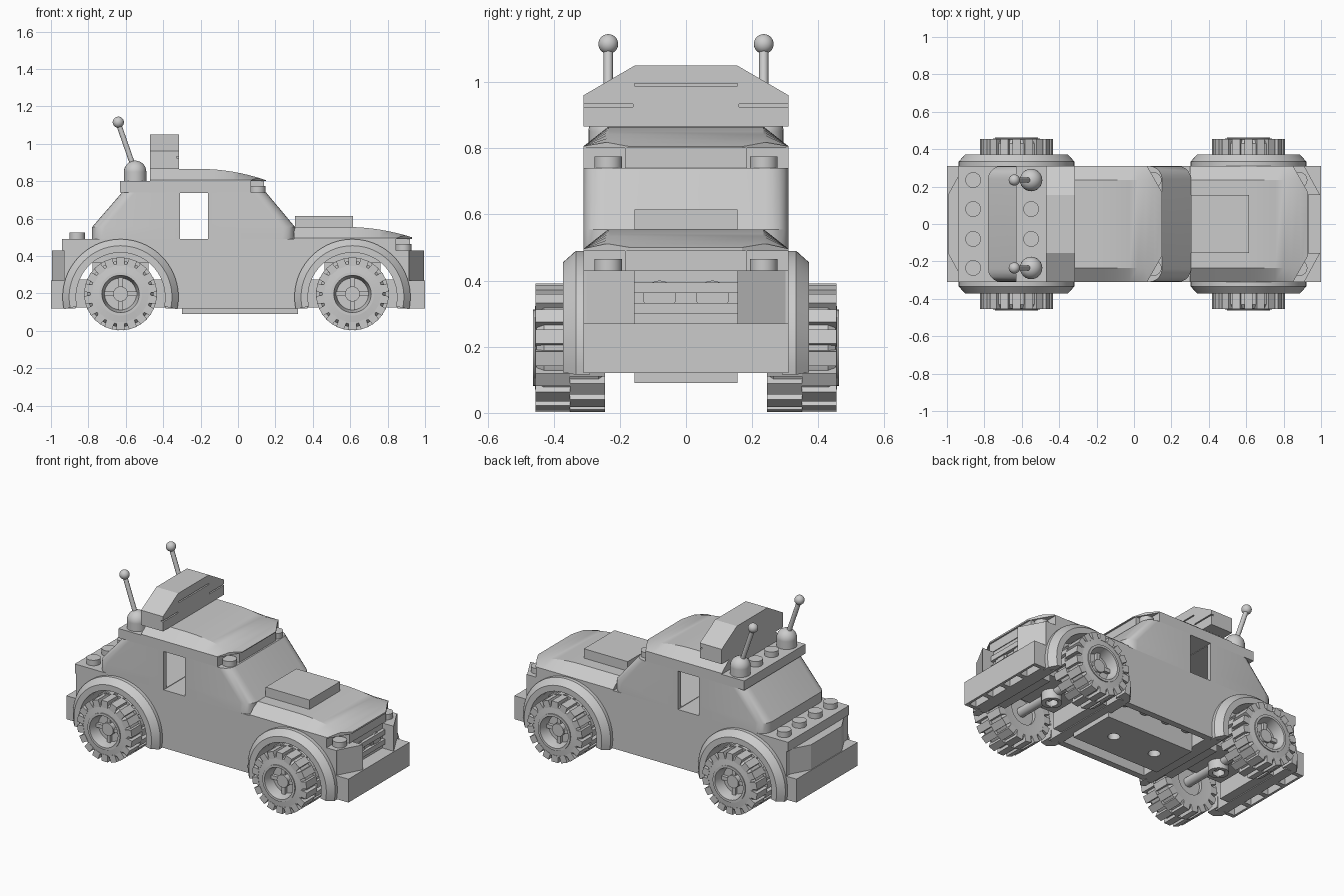
import bpy, bmesh
from math import sin, cos, pi, radians
from mathutils import Vector, Matrix

if "Cube" in bpy.data.objects:
    bpy.data.objects.remove(bpy.data.objects["Cube"])

GREY = (0.6, 0.6, 0.6, 1)
mat = bpy.data.materials.new("plain_grey")
mat.use_nodes = True
mat.diffuse_color = GREY
mat.node_tree.nodes["Principled BSDF"].inputs["Base Color"].default_value = GREY

W = 0.31                  # half width of body
AXLES = (-0.628, 0.612)
ARCH_Z = 0.18             # height of arch centres


def finish(name, bm, smooth=True):
    bmesh.ops.recalc_face_normals(bm, faces=bm.faces)
    me = bpy.data.meshes.new(name)
    bm.to_mesh(me)
    bm.free()
    ob = bpy.data.objects.new(name, me)
    me.materials.append(mat)
    bpy.context.collection.objects.link(ob)
    if smooth:
        bpy.ops.object.select_all(action='DESELECT')
        bpy.context.view_layer.objects.active = ob
        ob.select_set(True)
        bpy.ops.object.shade_smooth_by_angle(angle=radians(25))
    return ob


def add_box(bm, x, y, z, turn=Matrix()):
    c = Vector((sum(x), sum(y), sum(z))) / 2
    size = Matrix.Diagonal((x[1] - x[0], y[1] - y[0], z[1] - z[0], 1))
    bmesh.ops.create_cube(bm, size=1, matrix=turn @ Matrix.Translation(c) @ size)


def box(name, x, y, z):
    bm = bmesh.new()
    add_box(bm, x, y, z)
    return finish(name, bm, False)


def loft(bm, rings, closed=False):
    """Skin matching rings of points; cap the ends unless closed."""
    rows = [[bm.verts.new(p) for p in r] for r in rings]
    pairs = list(zip(rows, rows[1:])) + ([(rows[-1], rows[0])] if closed else [])
    for a, b in pairs:
        for i in range(len(a)):
            j = (i + 1) % len(a)
            bm.faces.new((a[i], a[j], b[j], b[i]))
    if not closed:
        bm.faces.new(rows[0])
        bm.faces.new(rows[-1])


def prism(name, pts, lo, hi, axis):
    """Extrude a 2D outline along axis 'x' (yz), 'y' (xz) or 'z' (xy)."""
    place = {'x': lambda p, d: (d, *p), 'y': lambda p, d: (p[0], d, p[1]),
             'z': lambda p, d: (*p, d)}[axis]
    bm = bmesh.new()
    loft(bm, [[place(p, d) for p in pts] for d in (lo, hi)])
    return finish(name, bm)


def cylinder(name, a, b, r, seg=24):
    a, b = Vector(a), Vector(b)
    d = b - a
    m = Matrix.Translation((a + b) / 2) @ d.to_track_quat('Z', 'Y').to_matrix().to_4x4()
    bm = bmesh.new()
    bmesh.ops.create_cone(bm, cap_ends=True, segments=seg, radius1=r, radius2=r,
                          depth=d.length, matrix=m)
    return finish(name, bm)


def ball(name, c, r):
    bm = bmesh.new()
    bmesh.ops.create_uvsphere(bm, u_segments=24, v_segments=14, radius=r,
                              matrix=Matrix.Translation(c))
    return finish(name, bm)


def stud(x, y, z):
    cylinder("stud", (x, y, z), (x, y, z + 0.035), 0.042)


def sweep(bm, profile, cx, cz, start, end, steps, closed=False):
    """Turn an (r, y) profile round an axle lying along y."""
    n = steps if closed else steps + 1
    angles = [radians(start + (end - start) * i / steps) for i in range(n)]
    loft(bm, [[(cx + r * cos(t), y, cz + r * sin(t)) for r, y in profile]
              for t in angles], closed)


def cut(ob, cutter):
    m = ob.modifiers.new("cut", 'BOOLEAN')
    m.operation, m.object, m.solver = 'DIFFERENCE', cutter, 'EXACT'
    cutter.hide_render = True
    bpy.context.view_layer.objects.active = ob
    bpy.ops.object.modifier_apply(modifier=m.name)
    bpy.data.objects.remove(cutter)


# Lower body with open wheel wells
outline = [(-0.93, 0.43), (-0.93, 0.12)]
for ax in AXLES:
    outline.append((ax - 0.24, 0.12))
    outline += [(ax - 0.24 * cos(pi * i / 20), ARCH_Z + 0.24 * sin(pi * i / 20))
                for i in range(21)]
    outline.append((ax + 0.24, 0.12))
outline += [(0.915, 0.12), (0.915, 0.43)]
body = prism("lower_body", outline, -W, W, 'y')
cut(body, box("floor_recess", (-0.3, 0.3), (-0.27, 0.27), (0, 0.22)))

# Chassis underside
chassis = box("chassis_plate", (-0.3, 0.32), (-0.155, 0.155), (0.09, 0.24))
for x in (-0.15, 0.15):
    cut(chassis, cylinder("chassis_hole", (x, 0, 0), (x, 0, 0.16), 0.035))
for x in (-0.23, -0.08, 0.08, 0.23):
    for s in (-1, 1):
        cylinder("under_stud", (x, s * 0.21, 0.185), (x, s * 0.21, 0.23), 0.042)

# Deck plate between body and hood, notched at the nose corners
box("deck_plate", (-0.94, 0.845), (-W, W), (0.43, 0.49))
box("deck_nose", (0.84, 0.92), (-0.185, 0.185), (0.43, 0.49))


def sloped_cap(name, x0, x1, z, flat, drop):
    """Curved cover: falling front edge, sloping sides, cut front corners."""
    line = [(x0, z + 0.065), (flat, z + 0.065)]
    for i in range(1, 9):
        t = i / 8
        line.append((flat + (x1 - flat) * t, z + 0.065 - drop * t * t))
    bm = bmesh.new()
    loft(bm, [[(x, -W, z), (x, -W, z + 0.006), (x, -0.235, h),
               (x, 0.235, h), (x, W, z + 0.006), (x, W, z)] for x, h in line])
    for s in (-1, 1):
        res = bmesh.ops.bisect_plane(bm, geom=bm.verts[:] + bm.edges[:] + bm.faces[:],
                                     plane_co=(x1 - 0.08, s * W, z),
                                     plane_no=(0.14, s * 0.08, 0), clear_outer=True)
        edges = [e for e in res["geom_cut"] if isinstance(e, bmesh.types.BMEdge)]
        bmesh.ops.holes_fill(bm, edges=edges, sides=0)
    finish(name, bm)


sloped_cap("hood", 0.3, 0.93, 0.49, 0.58, 0.055)
box("hood_scoop", (0.305, 0.615), (-0.155, 0.155), (0.555, 0.615))


# Cabin shell: rounded plan, sloping screens, hollow inside
def rounded_ring(x0, x1, w, r, z):
    ring = []
    for k, (sx, sy) in enumerate(((1, 1), (-1, 1), (-1, -1), (1, -1))):
        cx, cy = (x1 - r if sx > 0 else x0 + r), sy * (w - r)
        for i in range(6):
            t = (k + i / 5) * pi / 2
            ring.append((cx + r * cos(t), cy + r * sin(t), z))
    return ring


def cabin_form(name, inset, z0, z1):
    bm = bmesh.new()
    levels = ((-0.78, 0.305, z0), (-0.78, 0.305, 0.555), (-0.62, 0.15, z1))
    loft(bm, [rounded_ring(a + inset, b - inset, W - inset, 0.07, z) for a, b, z in levels])
    return finish(name, bm)


cabin = cabin_form("cabin", 0, 0.49, 0.74)
cut(cabin, cabin_form("cabin_hollow", 0.03, 0.495, 0.735))
cut(cabin, box("window_opening", (-0.31, -0.16), (-1, 1), (0.492, 0.738)))

# Roof
box("roof_plate", (-0.63, 0.07), (-W, W), (0.74, 0.80))
box("roof_nose", (0.06, 0.14), (-0.185, 0.185), (0.74, 0.80))
sloped_cap("roof_cover", -0.47, 0.15, 0.80, -0.2, 0.06)

# Light bar across the roof
bar = [(-W, 0.865), (-W, 0.96), (-0.155, 1.05), (0.155, 1.05), (W, 0.96), (W, 0.865)]
light_bar = prism("light_bar", bar, -0.47, -0.315, 'x')
for s in (-1, 1):
    ends = sorted((s * 0.16, s * W))
    cut(light_bar, box("bar_groove", (-0.33, 0), ends, (0.925, 0.933)))
cut(light_bar, box("bar_groove", (-0.33, 0), (-0.155, 0.155), (0.988, 0.996)))

# Studs and aerials
for s in (-1, 1):
    stud(0.885, s * 0.235, 0.43)
    stud(0.105, s * 0.235, 0.74)
    stud(-0.55, s * 0.08, 0.80)
    for y in (0.08, 0.235):
        stud(-0.86, s * y, 0.49)
    y = s * 0.235
    cylinder("aerial_base", (-0.55, y, 0.80), (-0.55, y, 0.85), 0.06)
    ball("aerial_dome", (-0.55, y, 0.85), 0.06)
    cylinder("aerial_rod", (-0.56, y, 0.88), (-0.64, y, 1.11), 0.014, 16)
    ball("aerial_tip", (-0.64, y, 1.115), 0.03)

# Front and rear bumpers, hollow underneath
for name, e in (("front_bumper", 1), ("rear_bumper", -1)):
    bumper = box(name, sorted((e * 0.91, e)), (-W, W), (0.12, 0.27))
    for i in range(4):
        y = (i - 1.5) * 0.15
        cut(bumper, box("bumper_cell", sorted((e * 0.935, e * 0.985)),
                        (y - 0.06, y + 0.06), (0, 0.24)))
for s in (-1, 1):
    prism("front_corner", [(0.91, s * W), (0.91, s * 0.155), (0.995, s * 0.155)],
          0.27, 0.43, 'z')
    cylinder("headlight", (0.91, s * 0.08, 0.35), (0.922, s * 0.08, 0.35), 0.05)
    cylinder("headlight_lens", (0.92, s * 0.08, 0.35), (0.926, s * 0.08, 0.35), 0.03)
for z in (0.30, 0.362):
    box("grille_slat", (0.91, 0.935), (-0.155, 0.155), (z, z + 0.032))
prism("rear_panel", [(-0.91, -W), (-0.91, W), (-0.995, 0.155), (-0.995, -0.155)],
      0.27, 0.43, 'z')

# Wheels, fenders and axles
FENDER = [(0.238, 0.29), (0.31, 0.29), (0.31, 0.333), (0.275, 0.372), (0.238, 0.372)]
TYRE = [(0.10, 0.25), (0.155, 0.245), (0.176, 0.265), (0.176, 0.43), (0.16, 0.452),
        (0.115, 0.457), (0.115, 0.463), (0.10, 0.463), (0.085, 0.40), (0.085, 0.25)]
for ax in AXLES:
    # Mounting between the wheels
    box("well_roof", (ax - 0.25, ax + 0.25), (-0.22, 0.22), (0.365, 0.43))
    box("axle_block", (ax - 0.15, ax + 0.15), (-0.16, 0.16), (0.20, 0.37))
    for e in (-1, 1):
        box("well_wall", sorted((ax + e * 0.18, ax + e * 0.25)), (-0.2, 0.2), (0.125, 0.275))
    cylinder("axle", (ax, -0.38, 0.197), (ax, 0.38, 0.197), 0.03)
    pin = cylinder("axle_pin", (ax, 0, 0.14), (ax, 0, 0.24), 0.06)
    cut(pin, cylinder("pin_hole", (ax, 0, 0.1), (ax, 0, 0.19), 0.035))
    for s in (-1, 1):
        bm = bmesh.new()
        sweep(bm, [(r, s * y) for r, y in FENDER], ax, ARCH_Z, -12, 192, 40)
        finish("fender", bm)
        bm = bmesh.new()
        sweep(bm, [(r, s * y) for r, y in TYRE], ax, 0.197, 0, 360, 48, True)
        finish("tyre", bm)
        # Two staggered rows of tread blocks
        bm = bmesh.new()
        for i in range(36):
            turn = (Matrix.Translation((ax, 0, 0.197)) @ Matrix.Rotation(i * pi / 18, 4, 'Y'))
            y = (0.245, 0.35) if i % 2 else (0.35, 0.455)
            add_box(bm, (-0.022, 0.022), sorted(s * v for v in y), (0.15, 0.194), turn)
        finish("tyre_tread", bm, False)
        # Recessed hub with four spokes
        cylinder("hub", (ax, s * 0.27, 0.197), (ax, s * 0.395, 0.197), 0.088, 32)
        cylinder("hub_cap", (ax, s * 0.38, 0.197), (ax, s * 0.425, 0.197), 0.04)
        bm = bmesh.new()
        for i in range(2):
            turn = Matrix.Translation((ax, 0, 0.197)) @ Matrix.Rotation(i * pi / 2, 4, 'Y')
            add_box(bm, (-0.087, 0.087), sorted((s * 0.38, s * 0.415)), (-0.012, 0.012), turn)
        finish("hub_spokes", bm, False)
